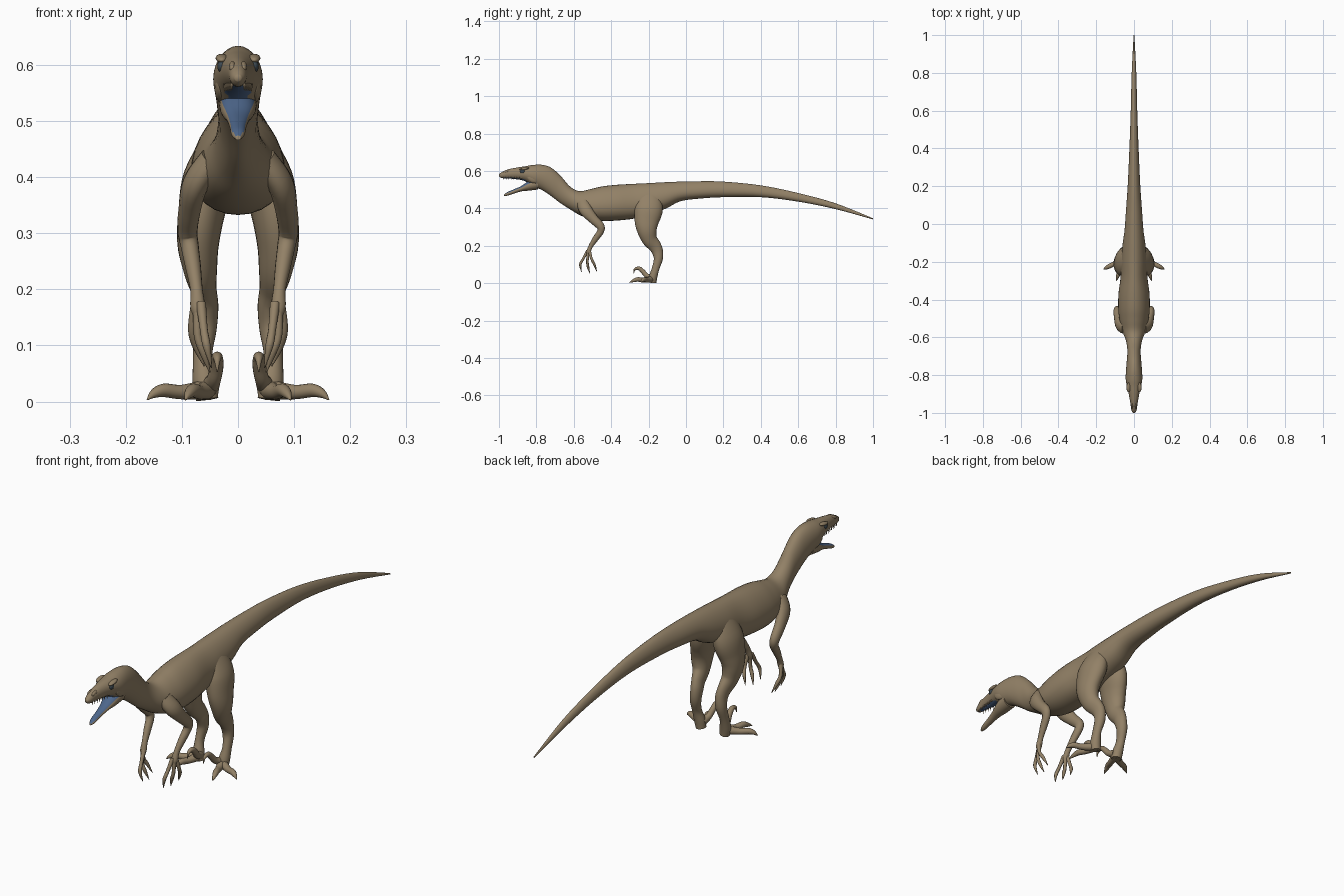
import bpy, bmesh, math
from mathutils import Vector, Matrix

cube = bpy.data.objects.get("Cube")
if cube:
    bpy.data.objects.remove(cube, do_unlink=True)


def material(name, red, green, blue):
    mat = bpy.data.materials.new(name)
    mat.use_nodes = True
    color = (red, green, blue, 1)
    mat.diffuse_color = color
    shader = mat.node_tree.nodes["Principled BSDF"]
    shader.inputs["Base Color"].default_value = color
    shader.inputs["Roughness"].default_value = 0.8
    return mat


skin = material("tan skin", .29, .22, .135)
mouth = material("blue mouth", .075, .135, .26)
eye_gray = material("slate eye", .05, .07, .085)


def smooth_path(points, steps):
    """Catmull-Rom interpolation of rows of numbers."""
    rows = [points[0], *points, points[-1]]
    result = []
    for a, b, c, d in zip(rows, rows[1:], rows[2:], rows[3:]):
        for k in range(steps):
            t = k / steps
            result.append([q + t / 2 * (r - p + t * (2*p - 5*q + 4*r - s + t * (3*(q - r) + s - p)))
                           for p, q, r, s in zip(a, b, c, d)])
    result.append(list(points[-1]))
    return result


def finish(name, bm, mats, mirror=False):
    bmesh.ops.recalc_face_normals(bm, faces=bm.faces)
    mesh = bpy.data.meshes.new(name)
    bm.to_mesh(mesh)
    bm.free()
    for mat in mats:
        mesh.materials.append(mat)
    obj = bpy.data.objects.new(name, mesh)
    bpy.context.collection.objects.link(obj)
    if mirror:
        obj.modifiers.new("Mirror", "MIRROR")
    bpy.ops.object.select_all(action="DESELECT")
    obj.select_set(True)
    bpy.context.view_layer.objects.active = obj
    bpy.ops.object.shade_smooth_by_angle(angle=math.radians(60))
    return obj


def skin_rings(rings):
    """Join rings of points into a closed tube."""
    bm = bmesh.new()
    loops = [[bm.verts.new(p) for p in ring] for ring in rings]
    count = len(loops[0])
    for low, high in zip(loops, loops[1:]):
        for i in range(count):
            j = (i + 1) % count
            bm.faces.new((low[i], low[j], high[j], high[i]))
    bm.faces.new(loops[0])
    bm.faces.new(loops[-1])
    return bm


def trunk(name, stations, is_mouth, sides=28):
    """Upright slices, each given as y, top, bottom and half width."""
    rings = []
    for y, top, bottom, width in smooth_path(stations, 5):
        egg = .18 * min(1, max(0, (y + .68) * 8))
        ring = []
        for i in range(sides):
            a = math.tau * i / sides
            x = width * math.cos(a) * (1 - egg * math.sin(a))
            ring.append((x, y, (top + bottom) / 2 + (top - bottom) / 2 * math.sin(a)))
        rings.append(ring)
    bm = skin_rings(rings)
    bmesh.ops.recalc_face_normals(bm, faces=bm.faces)
    for face in bm.faces:
        face.material_index = int(is_mouth(face.calc_center_median(), face.normal))
    return finish(name, bm, [skin, mouth])


def limb(name, stations, sides=16):
    """Tube along x, y, z with one radius, or one sideways and one fore-aft."""
    rows = smooth_path([(*s, s[-1]) if len(s) == 4 else s for s in stations], 5)
    centers = [Vector(row[:3]) for row in rows]
    span = centers[-1] - centers[0]
    guide = Vector((1, 0, 0)) if abs(span.z) > abs(span.x) else Vector((0, 0, 1))
    rings = []
    for i, row in enumerate(rows):
        along = (centers[min(i + 1, len(rows) - 1)] - centers[max(i - 1, 0)]).normalized()
        side = (guide - along * guide.dot(along)).normalized()
        fore = along.cross(side)
        wide, deep = (max(r, .0006) for r in row[3:])
        rings.append([centers[i] + side * wide * math.cos(a) + fore * deep * math.sin(a)
                      for a in (math.tau * k / sides for k in range(sides))])
    return finish(name, skin_rings(rings), [skin], mirror=True)


def ellipsoid(name, center, size, mat, tilt=0):
    bm = bmesh.new()
    place = Matrix.Translation(center) @ Matrix.Rotation(tilt, 4, "X") @ Matrix.Diagonal((*size, 1))
    bmesh.ops.create_uvsphere(bm, u_segments=16, v_segments=10, radius=1, matrix=place)
    return finish(name, bm, [mat], mirror=True)


# Upper head, neck, torso and tail in one sweep
trunk("body", [
    (-1, .582, .571, .006), (-.985, .594, .562, .014), (-.95, .609, .56, .019),
    (-.9, .619, .555, .028), (-.86, .625, .545, .037), (-.82, .632, .52, .044),
    (-.77, .633, .498, .042), (-.72, .617, .465, .038), (-.67, .573, .427, .035),
    (-.62, .517, .395, .042), (-.57, .492, .365, .06), (-.51, .503, .342, .075),
    (-.45, .517, .333, .082), (-.37, .526, .335, .081), (-.28, .531, .345, .07),
    (-.2, .535, .365, .068), (-.11, .54, .398, .06), (-.03, .543, .438, .049),
    (.07, .545, .452, .042), (.2, .543, .46, .033), (.4, .523, .46, .024),
    (.6, .482, .436, .017), (.8, .427, .396, .012), (1, .347, .341, .002),
], lambda c, n: -.975 < c.y < -.84 and n.z < -.75)

# Lower jaw, hanging open, with a lined floor
trunk("lower_jaw", [
    (-.972, .474, .466, .005), (-.955, .487, .468, .012), (-.92, .502, .479, .015),
    (-.88, .52, .491, .021), (-.84, .547, .495, .031), (-.79, .565, .501, .034),
], lambda c, n: c.y < -.82 and n.z > .55)

# Teeth along the upper jaw
teeth = bmesh.new()
for i in range(8):
    t = i / 7
    spot = Vector((.011 + .013 * t, -.975 + .095 * t, .561 - .001 * t))
    bmesh.ops.create_cone(teeth, cap_ends=True, segments=6, radius1=.0005, radius2=.003,
                          depth=.014, matrix=Matrix.Translation(spot))
finish("upper_teeth", teeth, [skin], mirror=True)

# Eyes under heavy brows
ellipsoid("eyes", (.029, -.874, .598), (.008, .014, .012), eye_gray)
ellipsoid("brows", (.029, -.865, .612), (.011, .026, .007), skin, tilt=.15)
ellipsoid("cheeks", (.032, -.82, .56), (.01, .035, .022), skin, tilt=-.5)
ellipsoid("nostril_ridges", (.01, -.96, .597), (.006, .018, .008), skin, tilt=.3)

# Hind legs from hip to heel
limb("hind_legs", [
    (.03, -.2, .48, .025, .06), (.052, -.2, .4, .045, .076), (.066, -.21, .33, .041, .065),
    (.071, -.208, .28, .037, .052), (.067, -.195, .235, .03, .041), (.061, -.168, .2, .023, .035),
    (.057, -.153, .17, .022, .03), (.059, -.148, .13, .021, .024), (.063, -.162, .08, .017, .02),
    (.059, -.175, .035, .022, .022), (.055, -.178, .004, .02, .02),
], sides=24)
limb("outer_toes", [
    (.05, -.178, .022, .019), (.1, -.208, .017, .013), (.132, -.224, .02, .012),
    (.15, -.234, .014, .008), (.162, -.24, .003, .001)])
limb("middle_toes", [
    (.052, -.175, .022, .019), (.068, -.225, .017, .013), (.08, -.258, .02, .012),
    (.088, -.282, .013, .008), (.094, -.302, .003, .001)])
limb("sickle_claws", [
    (.05, -.18, .028, .017), (.043, -.21, .04, .013), (.038, -.23, .062, .012),
    (.037, -.25, .079, .01), (.037, -.273, .075, .006), (.037, -.28, .053, .001)])

# Arms from shoulder to palm
limb("arms", [
    (.045, -.55, .43, .025, .035), (.075, -.535, .39, .023, .034), (.086, -.495, .343, .02, .026),
    (.09, -.458, .305, .018, .022), (.086, -.457, .277, .016, .018), (.08, -.482, .24, .014, .016),
    (.074, -.508, .2, .011, .012), (.072, -.52, .17, .013, .011), (.071, -.523, .152, .008, .008)])

# Three clawed fingers per hand
fingers = {
    "outer": [(.075, -.517, .175), (.082, -.505, .13), (.075, -.49, .1), (.06, -.477, .063)],
    "middle": [(.071, -.522, .175), (.072, -.527, .12), (.062, -.524, .088), (.05, -.514, .052)],
    "inner": [(.066, -.525, .175), (.061, -.55, .13), (.056, -.565, .1), (.047, -.558, .06)],
}
for name, joints in fingers.items():
    limb(name + "_fingers", [(*p, r) for p, r in zip(joints, (.009, .007, .007, .001))], sides=10)
